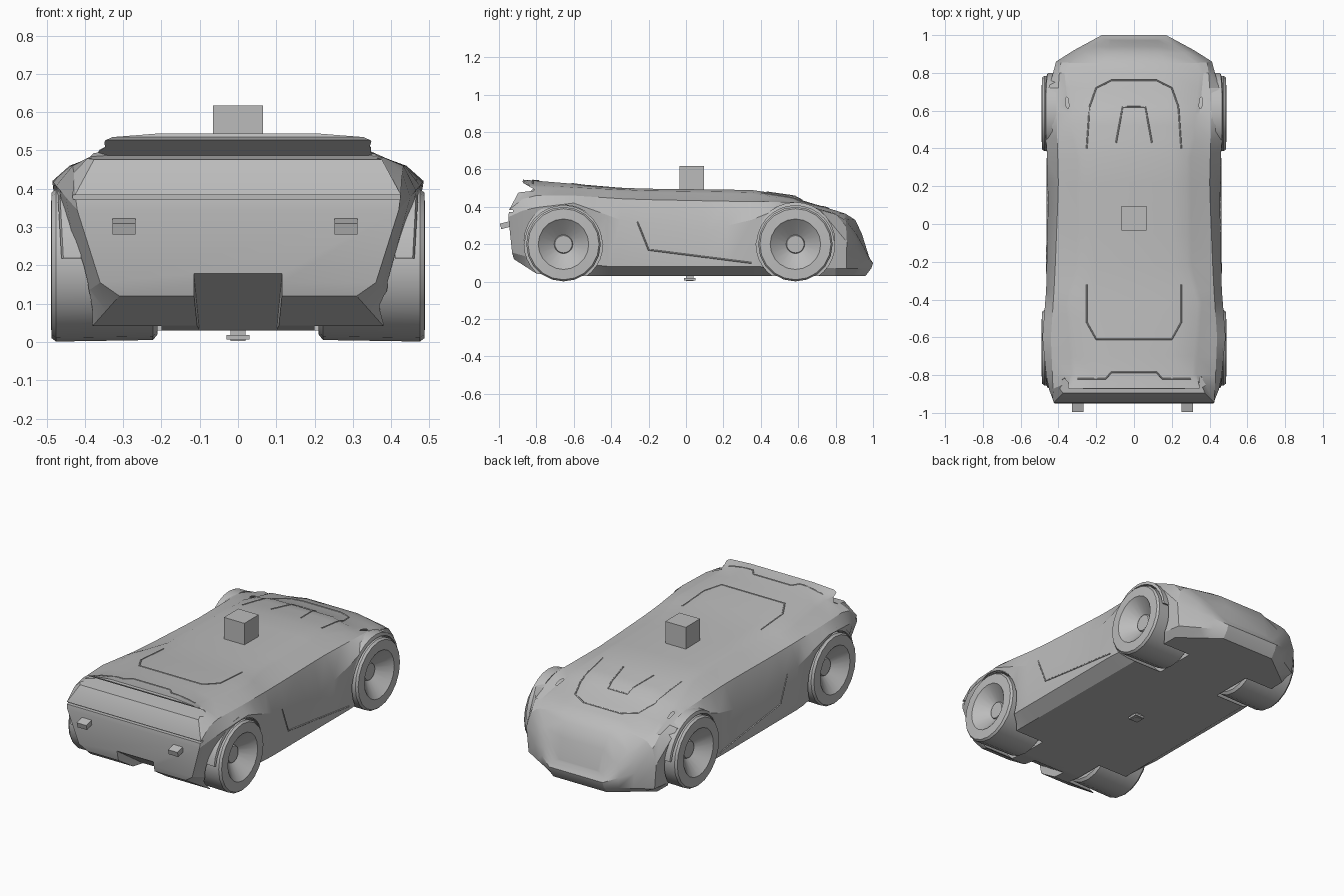
import bpy, bmesh, math
from mathutils import Vector, Matrix
from mathutils.bvhtree import BVHTree

if "Cube" in bpy.data.objects:
    bpy.data.objects.remove(bpy.data.objects["Cube"])

GREY = (0.5, 0.5, 0.5, 1)
grey = bpy.data.materials.new("plain grey")
grey.use_nodes = True
grey.diffuse_color = GREY
grey.node_tree.nodes["Principled BSDF"].inputs["Base Color"].default_value = GREY


def add(name, verts, faces):
    mesh = bpy.data.meshes.new(name)
    bm = bmesh.new()
    vs = [bm.verts.new(v) for v in verts]
    for f in faces:
        bm.faces.new([vs[i] for i in f])
    bmesh.ops.remove_doubles(bm, verts=bm.verts, dist=1e-5)
    bmesh.ops.recalc_face_normals(bm, faces=bm.faces)
    bm.to_mesh(mesh)
    bm.free()
    mesh.materials.append(grey)
    obj = bpy.data.objects.new(name, mesh)
    bpy.context.collection.objects.link(obj)
    return obj


def loft(name, rings, cap=True):
    """Skin closed rings; each cap is a strip between its mirrored halves."""
    n = len(rings[0])
    faces = [(r * n + i, r * n + (i + 1) % n, (r + 1) * n + (i + 1) % n, (r + 1) * n + i)
             for r in range(len(rings) - 1) for i in range(n)]
    if cap:
        for base in (0, (len(rings) - 1) * n):
            faces += [(base + i, base + i + 1, base + n - 2 - i, base + n - 1 - i)
                      for i in range(n // 2 - 1)]
    return add(name, [p for r in rings for p in r], faces)


def box(name, centre, size, tilt=0):
    x, y, z = (s / 2 for s in size)
    rings = [[(-x, e, -z), (-x, e, z), (x, e, z), (x, e, -z)] for e in (-y, y)]
    obj = loft(name, rings)
    obj.data.transform(Matrix.Translation(centre) @ Matrix.Rotation(tilt, 4, "X"))
    return obj


def prism(name, outline, w0, w1):
    """Side outline (y, z), half-width going from w0 to w1 along the points."""
    k = len(outline)
    ws = [w0] + [w1] * (k - 1)
    verts = [(s * w, y, z) for s in (-1, 1) for w, (y, z) in zip(ws, outline)]
    faces = [tuple(range(k)), tuple(range(k, 2 * k))]
    faces += [(i, (i + 1) % k, k + (i + 1) % k, k + i) for i in range(k)]
    return add(name, verts, faces)


def lathe(name, profile, centre, side, segments):
    rings = []
    for x, r in profile:
        rings.append([(side * x, centre[0] + r * math.cos(a), centre[1] + r * math.sin(a))
                      for a in (math.tau * i / segments for i in range(segments))])
    return loft(name, rings, cap=False)


def smooth(obj, angle=25):
    for o in bpy.context.selected_objects:
        o.select_set(False)
    obj.select_set(True)
    bpy.context.view_layer.objects.active = obj
    bpy.ops.object.shade_smooth_by_angle(angle=math.radians(angle))


# Lengthwise body lines as (y, half-width, height), tail to nose
floor = [(-.92, .31, .12), (-.78, .39, .03), (.8, .38, .03), (.96, .17, .03)]
sill = [(-.93, .36, .155), (-.8, .41, .12), (-.4, .46, .08), (.4, .46, .08),
        (.86, .4, .07), (.99, .17, .07)]
belt = [(-.95, .42, .345), (-.85, .46, .39), (-.6, .485, .42), (-.35, .465, .33),
        (.1, .455, .27), (.35, .46, .33), (.55, .47, .41), (.72, .45, .38),
        (.87, .41, .2), (1, .17, .1)]
shoulder = [(-.945, .425, .385), (-.85, .43, .46), (-.6, .44, .46), (-.3, .42, .44),
            (.2, .4, .43), (.6, .41, .425), (.8, .395, .36), (.87, .385, .28),
            (.985, .17, .12)]
groove = [(-.87, .35, .525), (-.8, .33, .505), (-.42, .36, .485), (-.22, .305, .477),
          (.35, .3, .468), (.52, .34, .432), (.82, .37, .35), (.88, .34, .31),
          (.98, .16, .13)]
panel = [(y - .004, x - .022, z + .01) for y, x, z in groove]
crown = [(-.87, .2, .545), (-.3, .2, .498), (.35, .2, .49), (.58, .18, .457),
         (.62, .18, .435), (.85, .16, .365), (.92, .14, .32), (.975, .12, .145)]


def sample(line, u):
    """Point on a line at station u, with the ends raked to the line's own ends."""
    if abs(u) > .8:
        end = line[-1][0] if u > 0 else line[0][0]
        edge = math.copysign(.8, u)
        y = edge + (abs(u) - .8) / .2 * (end - edge)
    else:
        y = u
    for a, b in zip(line, line[1:]):
        if y <= b[0] + 1e-6:
            return Vector(a).lerp(Vector(b), (y - a[0]) / (b[0] - a[0]))
    return Vector(line[-1])


stations = [-1, -.9, -.8, -.7, -.6, -.5, -.42, -.35, -.22, -.05, .1, .22, .35,
            .45, .52, .58, .62, .72, .8, .86, .92, .96, 1]
rings = []
for u in stations:
    half = [sample(line, u) for line in (floor, sill, belt, shoulder, groove, panel, crown)]
    right = [(x, y, z) for y, x, z in half]
    rings.append(right + [(-x, y, z) for x, y, z in reversed(right)])
body = loft("body", rings)

# Wheel wells, spoiler undercut, tail slot and diffuser are cut from the body
axles = [(.585, .2), (-.655, .2)]
cutters = [lathe("well_cutter", [(.2, 0), (.2, .21), (.6, .21), (.6, 0)], c, s, 32)
           for c in axles for s in (-1, 1)]
cutters.append(prism("spoiler_cutter", [(-.8, .487), (-.885, .535), (-1.02, .535),
                                        (-1.02, .465), (-.9, .476)], .34, .5))
cutters.append(box("slot_cutter", (0, -.95, .378), (1, .05, .012)))
cutters.append(prism("diffuser_cutter", [(-.7, .02), (-1, .225), (-1, .02)], .1, .12))
for cutter in cutters:
    cutter.hide_render = True
    mod = body.modifiers.new(cutter.name, "BOOLEAN")
    mod.operation, mod.solver, mod.object = "DIFFERENCE", "EXACT", cutter
deps = bpy.context.evaluated_depsgraph_get()
body.data = bpy.data.meshes.new_from_object(body.evaluated_get(deps))
body.modifiers.clear()
for cutter in cutters:
    bpy.data.objects.remove(cutter)
smooth(body)

# Wheels with dished rims and hubs, and lips round the arches
tyre = [(.21, 0), (.21, .18), (.222, .195), (.475, .199), (.487, .19), (.489, .135),
        (.482, .128), (.42, .05), (.428, .046), (.428, 0)]
for end, centre in zip(("front", "rear"), axles):
    for side, word in ((1, "left"), (-1, "right")):
        smooth(lathe(f"{end}_{word}_wheel", tyre, centre, side, 20), 30)
        lip = []
        for i in range(15):
            a = math.radians(5 + 170 * i / 14)
            flare = .012 * math.sin(a)
            inner, outer = .206, .213 + flare
            lip.append([(side * x, centre[0] + r * math.cos(a), centre[1] + r * math.sin(a))
                        for x, r in ((.41, inner), (.41, outer), (.455 + flare, outer),
                                     (.46 + flare, inner))])
        smooth(loft(f"{end}_{word}_arch_lip", lip), 30)

# Raised seam lines laid on the body surface
bm = bmesh.new()
bm.from_mesh(body.data)
tree = BVHTree.FromBMesh(bm)


def seam(name, points, axis=Vector((0, 0, -1)), depth=.004):
    curve = bpy.data.curves.new(name, "CURVE")
    curve.dimensions, curve.bevel_depth, curve.bevel_resolution = "3D", depth, 0
    path = []
    for a, b in zip(points, points[1:]):
        steps = max(1, round((Vector(b) - Vector(a)).length / .04))
        path += [Vector(a).lerp(Vector(b), i / steps) for i in range(steps)]
    path.append(Vector(points[-1]))
    hits = []
    for p in path:
        start = Vector((p.x, p.y, 1)) if axis.z else Vector((-axis.x, p.x, p.y))
        hit = tree.ray_cast(start, axis)[0]
        if hit:
            hits.append(hit)
    spline = curve.splines.new("POLY")
    spline.points.add(len(hits) - 1)
    for point, hit in zip(spline.points, hits):
        point.co = (*hit, 1)
    curve.materials.append(grey)
    bpy.context.collection.objects.link(bpy.data.objects.new(name, curve))


def both(half):
    return half + [(-x, y) for x, y in reversed(half)]


seam("windscreen_seam", both([(.25, .4), (.235, .62), (.2, .72), (.12, .76)]))
seam("bonnet_scoop", both([(.095, .43), (.06, .62)]))
seam("rear_window_seam", both([(.25, -.32), (.25, -.52), (.2, -.61)]))
seam("rear_panel_seam", both([(.3, -.82), (.15, -.82), (.12, -.785)]))
for s, word in ((1, "left"), (-1, "right")):
    seam(f"{word}_door_crease", [(-.26, .32), (-.2, .17), (.35, .1)], Vector((-s, 0, 0)))
bm.free()

# Roof block, tail blocks and underside stub
box("roof_block", (0, .03, .553), (.13, .13, .13))
for x in (-.298, .282):
    box("tail_block", (x, -.965, .302), (.06, .055, .03), math.radians(15))
box("underside_stub", (0, .02, .012), (.06, .06, .012))
box("underside_foot", (0, .02, .02), (.04, .04, .035))
